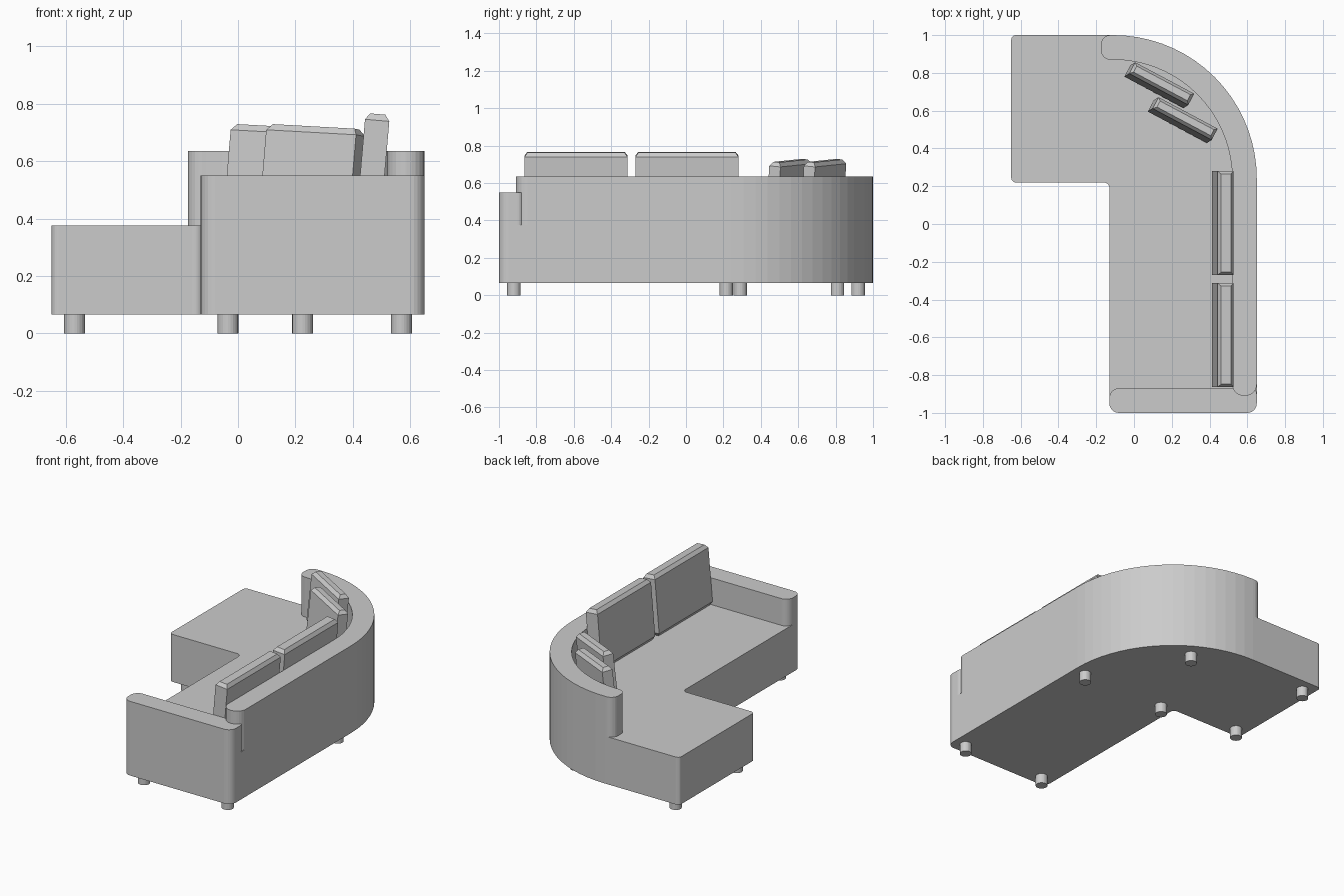
import bpy, bmesh, math
from mathutils import Vector, Matrix

cube = bpy.data.objects.get("Cube")
if cube:
    bpy.data.objects.remove(cube, do_unlink=True)

fabric = bpy.data.materials.new("light_grey")
fabric.use_nodes = True
grey = (0.6, 0.6, 0.6, 1)
fabric.diffuse_color = grey
fabric.node_tree.nodes["Principled BSDF"].inputs["Base Color"].default_value = grey


def add_object(name, bm):
    bmesh.ops.recalc_face_normals(bm, faces=bm.faces)
    mesh = bpy.data.meshes.new(name)
    bm.to_mesh(mesh)
    bm.free()
    mesh.materials.append(fabric)
    obj = bpy.data.objects.new(name, mesh)
    bpy.context.collection.objects.link(obj)
    return obj


def rounded(corners):
    """Outline whose corners (x, y, radius) are replaced by arcs."""
    out = []
    for i, (x, y, r) in enumerate(corners):
        p = Vector((x, y))
        a = (Vector(corners[i - 1][:2]) - p).normalized()
        b = (Vector(corners[(i + 1) % len(corners)][:2]) - p).normalized()
        steps = 18 if r > 0.3 else 6
        for k in range(steps + 1):
            t = k / steps * math.pi / 2
            out.append(p + r * (a * (1 - math.sin(t)) + b * (1 - math.cos(t))))
    return out


def slab(name, corners, z0, z1):
    bm = bmesh.new()
    face = bm.faces.new([bm.verts.new((p.x, p.y, z0)) for p in rounded(corners)])
    top = bmesh.ops.extrude_face_region(bm, geom=[face], use_keep_orig=True)["geom"]
    verts = [v for v in top if isinstance(v, bmesh.types.BMVert)]
    bmesh.ops.translate(bm, verts=verts, vec=(0, 0, z1 - z0))
    return add_object(name, bm)


def cushion(name, centre, size, lean, roll, turn):
    """Box with bevelled top and bottom, leaning on the backrest."""
    length, depth, height = (s / 2 for s in size)
    bm = bmesh.new()
    rings = []
    for z, inset in ((-height, 0.016), (0.022 - height, 0),
                     (height - 0.022, 0), (height, 0.016)):
        x, y = length - inset, depth - inset
        rings.append([bm.verts.new((sx * x, sy * y, z))
                      for sx, sy in ((-1, -1), (1, -1), (1, 1), (-1, 1))])
    for low, high in zip(rings, rings[1:]):
        for i in range(4):
            j = (i + 1) % 4
            bm.faces.new((low[i], low[j], high[j], high[i]))
    bm.faces.new(rings[0])
    bm.faces.new(rings[-1])
    bm.transform(Matrix.Translation(centre)
                 @ Matrix.Rotation(math.radians(turn), 4, "Z")
                 @ Matrix.Rotation(math.radians(roll), 4, "Y")
                 @ Matrix.Rotation(math.radians(-lean), 4, "X"))
    return add_object(name, bm)


FLOOR, SEAT, ARM, BACK = 0.065, 0.375, 0.55, 0.635

# L-shaped seat with a swept outer corner
slab("seat_base", [(-0.65, 1, 0.025), (0.65, 1, 0.76), (0.65, -1, 0.05),
                   (-0.13, -1, 0.05), (-0.13, 0.22, 0.03),
                   (-0.65, 0.22, 0.025)], FLOOR, SEAT)

# Curved backrest and low arm
slab("backrest", [(-0.175, 1, 0.05), (0.65, 1, 0.76), (0.65, -0.91, 0.062),
                  (0.52, -0.91, 0.062), (0.52, 0.87, 0.63),
                  (-0.175, 0.87, 0.05)], SEAT, BACK)
slab("armrest", [(-0.13, -0.87, 0.05), (0.65, -0.87, 0.03),
                 (0.65, -1, 0.05), (-0.13, -1, 0.05)], SEAT, ARM)

# Back cushions
for i, y in enumerate((0.005, -0.588)):
    cushion(f"long_cushion_{i + 1}", (0.47, y, 0.57), (0.552, 0.085, 0.39), 5, 0, -90)
for i, (x, y) in enumerate(((0.134, 0.735), (0.258, 0.55))):
    cushion(f"corner_cushion_{i + 1}", (x, y, 0.548), (0.355, 0.068, 0.345), 5, 2.8, -28)

# Round feet
feet = [(0.57, -0.92), (-0.035, -0.92), (0.57, 0.215), (-0.035, 0.215),
        (-0.57, 0.29), (0.225, 0.81), (-0.57, 0.92)]
for i, (x, y) in enumerate(feet):
    bm = bmesh.new()
    bmesh.ops.create_cone(bm, cap_ends=True, segments=24, radius1=0.036, radius2=0.036,
                          depth=FLOOR, matrix=Matrix.Translation((x, y, FLOOR / 2)))
    add_object(f"foot_{i + 1}", bm)
